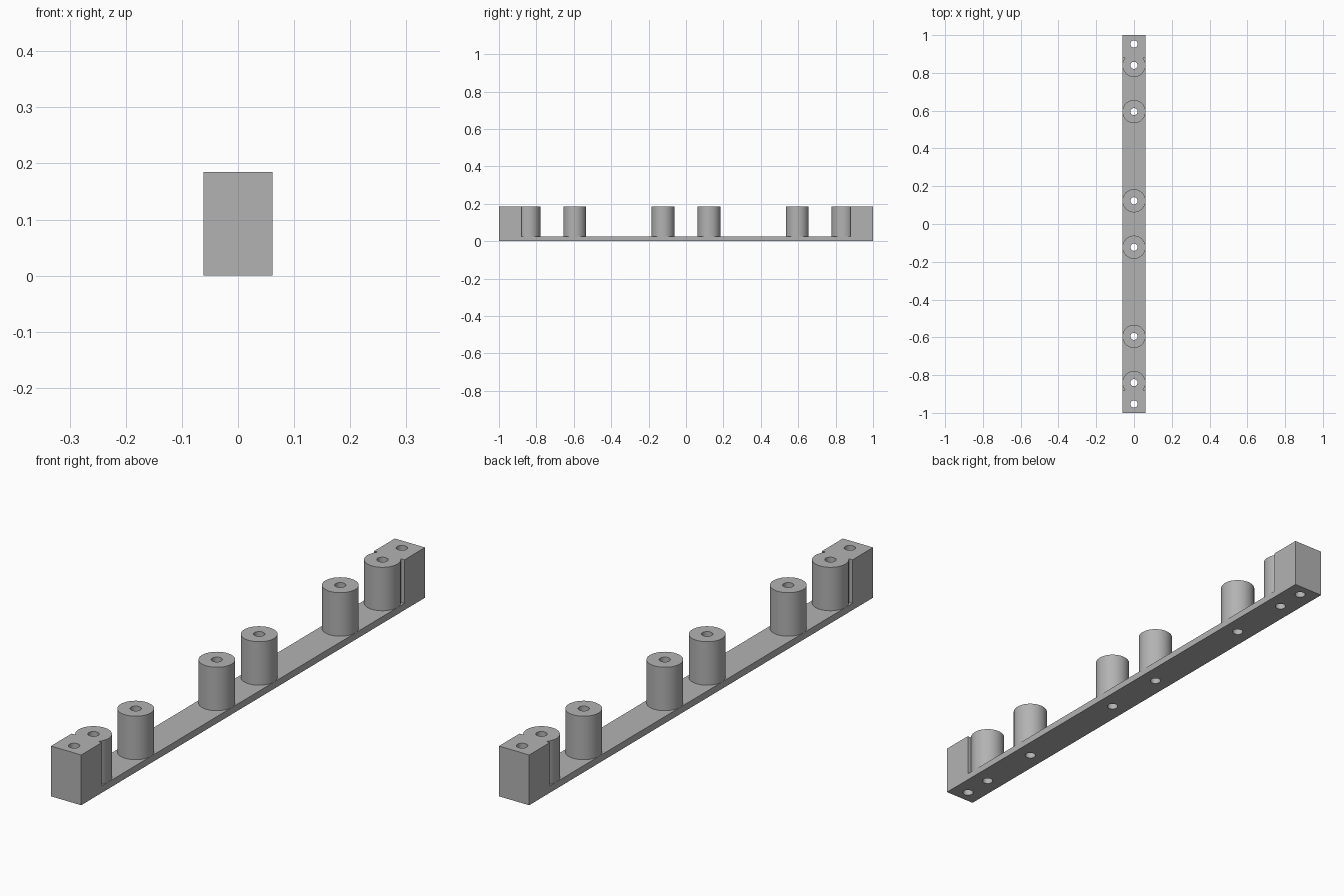
import bpy

cube = bpy.data.objects.get("Cube")
if cube:
    bpy.data.objects.remove(cube, do_unlink=True)

HALF_W, HEIGHT, PLATE = 0.0615, 0.185, 0.025
BOSS_Y = (0.123, 0.595, 0.84)
BLOCK_INNER, BLOCK_HOLE_Y = 0.88, 0.953
BORE_R = 0.019

grey = bpy.data.materials.new("plain grey")
grey.use_nodes = True
color = (0.45, 0.45, 0.45, 1)
grey.diffuse_color = color
grey.node_tree.nodes["Principled BSDF"].inputs["Base Color"].default_value = color


def box(name, y0, y1, z0, z1):
    bpy.ops.mesh.primitive_cube_add(size=1, location=(0, (y0 + y1) / 2, (z0 + z1) / 2))
    obj = bpy.context.object
    obj.name = name
    obj.scale = (2 * HALF_W, y1 - y0, z1 - z0)
    bpy.ops.object.transform_apply(location=True, rotation=False, scale=True)
    obj.data.materials.append(grey)
    return obj


def cylinder(name, y, radius, z0, z1, sides):
    bpy.ops.mesh.primitive_cylinder_add(vertices=sides, radius=radius, depth=z1 - z0,
                                        location=(0, y, (z0 + z1) / 2))
    obj = bpy.context.object
    obj.name = name
    obj.data.materials.append(grey)
    return obj


def combine(target, tool, operation):
    mod = target.modifiers.new(operation.lower(), "BOOLEAN")
    mod.operation, mod.solver, mod.object = operation, "EXACT", tool
    bpy.context.view_layer.objects.active = target
    bpy.ops.object.modifier_apply(modifier=mod.name)
    bpy.data.objects.remove(tool, do_unlink=True)


# Base plate carrying the posts and end blocks
rail = box("mounting_rail", -1, 1, 0, PLATE)
sink = PLATE / 2
for side in (-1, 1):
    # Square end block, flush with the end of the plate
    y0, y1 = sorted((side * BLOCK_INNER, side))
    combine(rail, box("end_block", y0, y1, 0, HEIGHT), "UNION")
    # Round posts, the outermost one running into the block
    for y in BOSS_Y:
        combine(rail, cylinder("post", side * y, HALF_W - 0.0003, sink, HEIGHT, 64), "UNION")

# Screw holes right through every post and block
for side in (-1, 1):
    for y in BOSS_Y + (BLOCK_HOLE_Y,):
        combine(rail, cylinder("bore", side * y, BORE_R, -0.05, HEIGHT + 0.05, 32), "DIFFERENCE")

# Smooth the round walls, keep the edges crisp
bpy.ops.object.select_all(action="DESELECT")
rail.select_set(True)
bpy.context.view_layer.objects.active = rail
bpy.ops.object.shade_smooth_by_angle()
